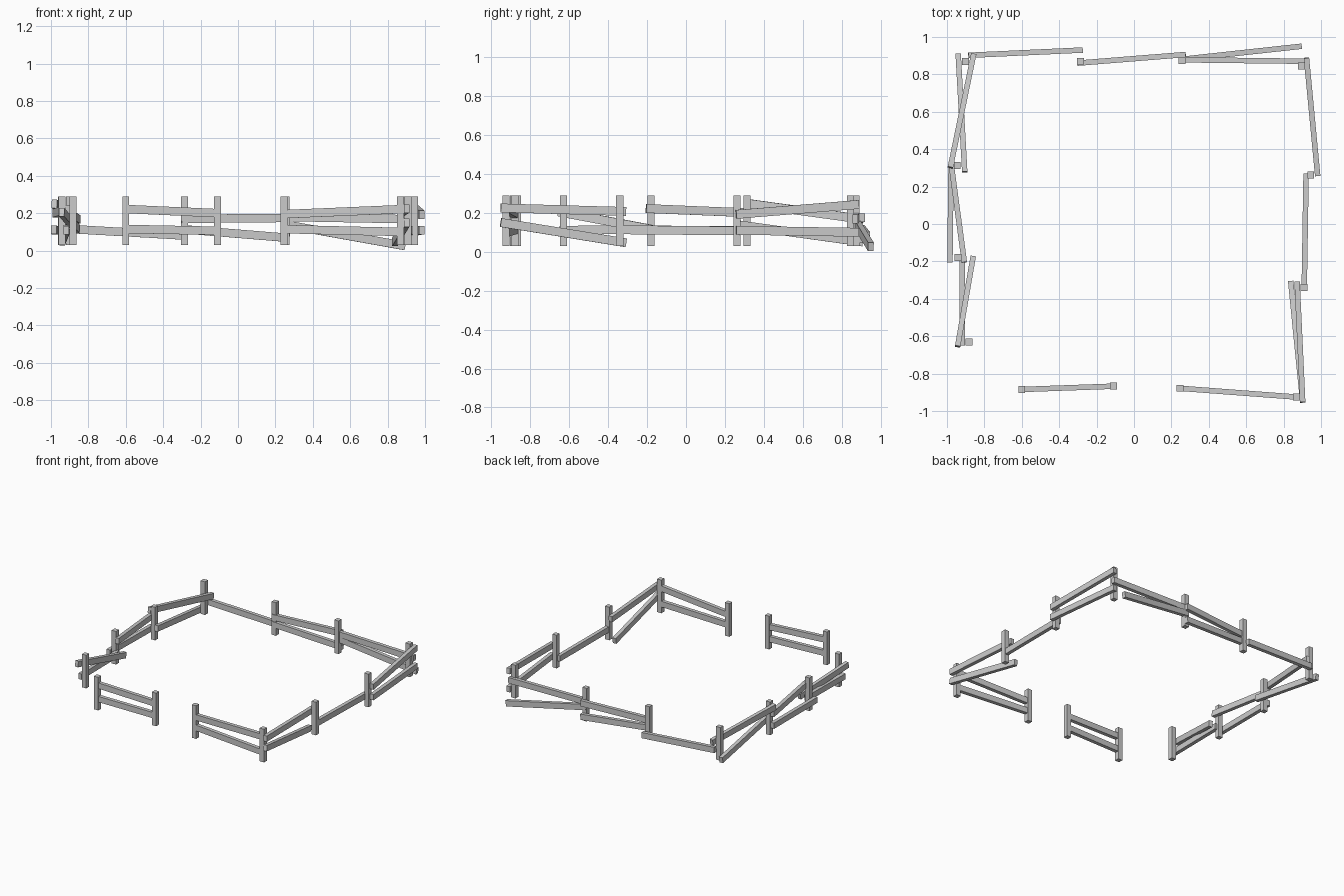
import bpy
from mathutils import Vector, Matrix


def box(name, size, matrix):
    bpy.ops.mesh.primitive_cube_add(size=1)
    ob = bpy.context.object
    ob.name = name
    ob.data.transform(matrix @ Matrix.Diagonal((*size, 1)))
    return ob


def post(name, x, y):
    box(name, (0.037, 0.037, 0.26), Matrix.Translation((x, y, 0.16)))


def rail(name, a, b):
    # Plank between two end points, tall side kept upright
    a, b = Vector(a), Vector(b)
    x = (b - a).normalized()
    y = Vector((0, 0, 1)).cross(x).normalized()
    rot = Matrix((x, y, x.cross(y))).transposed().to_4x4()
    box(name, ((b - a).length, 0.029, 0.045), Matrix.Translation((a + b) / 2) @ rot)


# Posts, counter-clockwise from the front left
posts = [(-0.60, -0.885), (-0.11, -0.867), (0.245, -0.878), (0.868, -0.925),
         (0.91, -0.34), (0.945, 0.262), (0.895, 0.845), (0.257, 0.873),
         (-0.285, 0.87), (-0.9, 0.868), (-0.945, 0.313), (-0.94, -0.18),
         (-0.883, -0.63)]
for i, p in enumerate(posts):
    post(f"fence_post_{i + 1}", *p)

# Front rails, either side of the gateway
rail("front_left_upper_rail", (-0.61, -0.885, 0.223), (-0.10, -0.867, 0.2))
rail("front_left_lower_rail", (-0.61, -0.885, 0.116), (-0.10, -0.867, 0.106))
rail("front_right_upper_rail", (0.24, -0.878, 0.195), (0.88, -0.926, 0.222))
rail("front_right_lower_rail", (0.24, -0.878, 0.115), (0.88, -0.926, 0.1))

# Right side rails
rail("right_front_upper_rail", (0.902, -0.952, 0.225), (0.872, -0.308, 0.207))
rail("right_front_lower_rail", (0.902, -0.952, 0.15), (0.838, -0.308, 0.046))
rail("right_middle_rail", (0.91, -0.355, 0.113), (0.92, 0.27, 0.107))
rail("right_back_upper_rail", (0.982, 0.258, 0.192), (0.922, 0.888, 0.243))
rail("right_back_lower_rail", (0.982, 0.258, 0.11), (0.922, 0.888, 0.1))

# Back rails, one of them fallen at its end
rail("back_right_upper_rail", (0.245, 0.878, 0.18), (0.925, 0.87, 0.168))
rail("back_right_fallen_rail", (0.25, 0.88, 0.14), (0.893, 0.95, 0.025))
rail("back_middle_upper_rail", (-0.302, 0.86, 0.17), (0.275, 0.906, 0.175))
rail("back_middle_lower_rail", (-0.302, 0.86, 0.115), (0.275, 0.906, 0.068))
rail("back_left_rail", (-0.885, 0.902, 0.115), (-0.275, 0.93, 0.08))

# Left side rails, crossing each other
rail("left_back_upper_rail", (-0.857, 0.908, 0.167), (-0.982, 0.302, 0.25))
rail("left_back_lower_rail", (-0.94, 0.908, 0.05), (-0.905, 0.278, 0.137))
rail("left_middle_upper_rail", (-0.978, 0.325, 0.2), (-0.907, -0.205, 0.222))
rail("left_middle_lower_rail", (-0.978, 0.325, 0.108), (-0.984, -0.205, 0.112))
rail("left_front_upper_rail", (-0.86, -0.175, 0.115), (-0.943, -0.655, 0.205))
rail("left_front_lower_rail", (-0.918, -0.18, 0.115), (-0.918, -0.65, 0.11))
